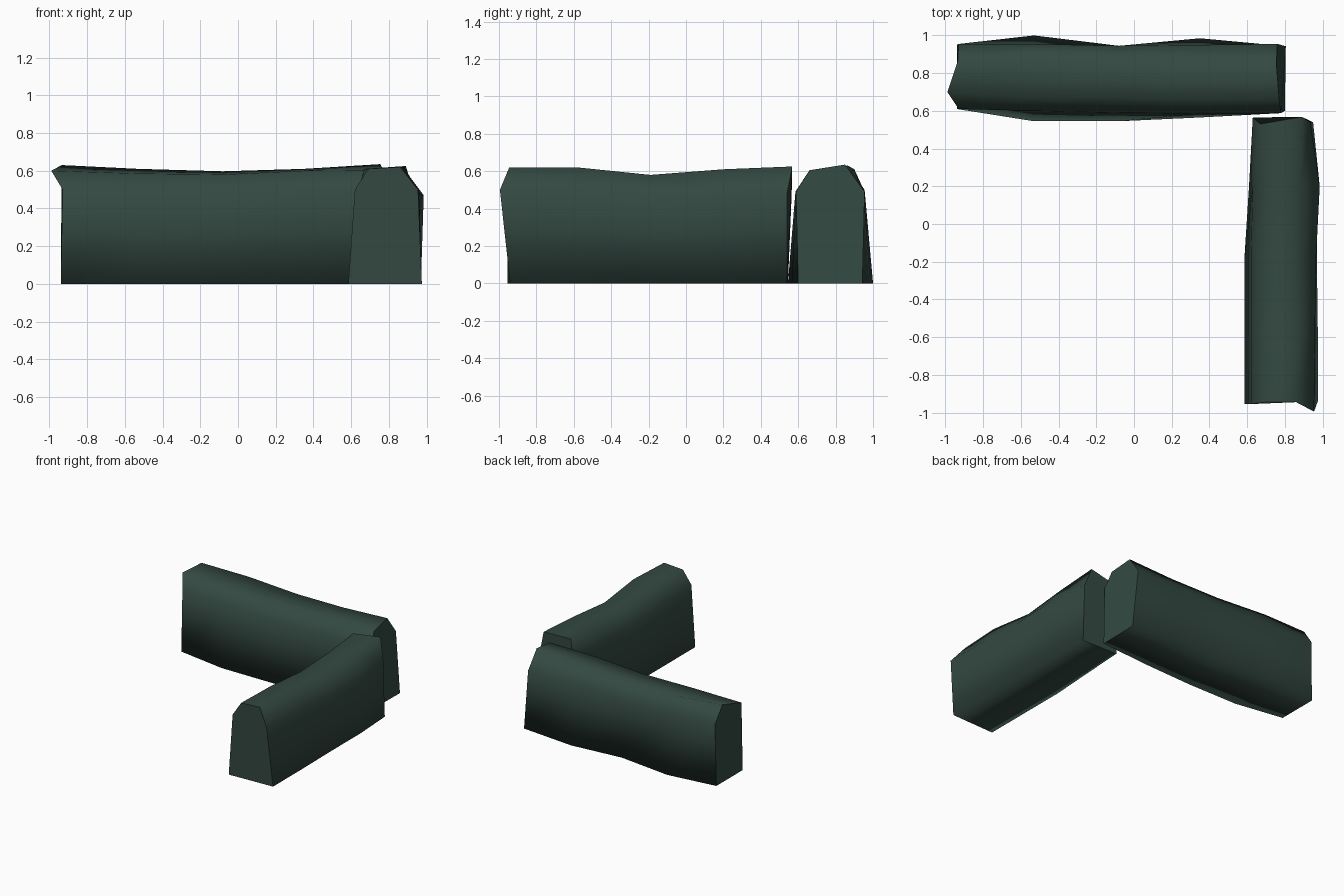
import bpy, bmesh

hedge_green = bpy.data.materials.new("dark hedge green")
hedge_green.diffuse_color = (0.034, 0.066, 0.054, 1)


def hedge(name, stations, start, end, along_x):
    """Loft six-sided sections: bottom, shoulder, top, top, shoulder, bottom.
    Station: position, six widthwise values, shoulder z, two top z values.
    start / end: lengthwise shift of each corner of the uneven end caps."""
    bm = bmesh.new()
    rings = []
    for i, (pos, *across, shoulder, top_a, top_b) in enumerate(stations):
        shift = start if i == 0 else end if i == len(stations) - 1 else [0] * 6
        heights = (0, shoulder, top_a, top_b, shoulder, 0)
        ring = []
        for w, z, d in zip(across, heights, shift):
            co = (pos + d, w, z) if along_x else (w, pos + d, z)
            ring.append(bm.verts.new(co))
        rings.append(ring)
    # long sides, smooth
    for a, b in zip(rings, rings[1:]):
        for k in range(6):
            n = (k + 1) % 6
            bm.faces.new((a[k], a[n], b[n], b[k])).smooth = True
    # flat end caps with sharp rims
    for ring in (rings[0], rings[-1]):
        cap = bm.faces.new(ring)
        for e in cap.edges:
            e.smooth = False
    bmesh.ops.recalc_face_normals(bm, faces=bm.faces)
    mesh = bpy.data.meshes.new(name)
    bm.to_mesh(mesh)
    bm.free()
    mesh.materials.append(hedge_green)
    obj = bpy.data.objects.new(name, mesh)
    bpy.context.collection.objects.link(obj)


# Hedge running left to right along the back
hedge("back_hedge", [
    (-0.94, 0.61, 0.61, 0.70, 0.865, 0.955, 0.95, 0.50, 0.60, 0.63),
    (-0.53, 0.545, 0.60, 0.67, 0.90, 0.955, 1.00, 0.49, 0.585, 0.61),
    (-0.08, 0.545, 0.59, 0.67, 0.88, 0.945, 0.945, 0.48, 0.58, 0.597),
    (0.35, 0.565, 0.585, 0.66, 0.86, 0.95, 0.985, 0.49, 0.60, 0.61),
    (0.77, 0.60, 0.588, 0.66, 0.85, 0.955, 0.943, 0.49, 0.605, 0.635),
], (0, 0.01, -0.05, 0.005, 0.01, 0), (0.03, 0.01, 0, -0.015, -0.01, 0.035), True)

# Hedge running front to back on the right
hedge("right_hedge", [
    (-0.95, 0.585, 0.62, 0.69, 0.86, 0.955, 0.975, 0.50, 0.61, 0.62),
    (-0.58, 0.585, 0.62, 0.70, 0.88, 0.96, 0.975, 0.49, 0.61, 0.62),
    (-0.19, 0.585, 0.62, 0.70, 0.87, 0.965, 0.97, 0.47, 0.58, 0.58),
    (0.20, 0.61, 0.63, 0.70, 0.88, 0.985, 0.97, 0.47, 0.60, 0.61),
    (0.55, 0.63, 0.63, 0.67, 0.89, 0.935, 0.95, 0.48, 0.61, 0.625),
], (-0.005, -0.005, 0.005, 0.005, -0.045, 0.01),
    (-0.005, 0.015, -0.02, 0.018, -0.01, -0.01), False)
